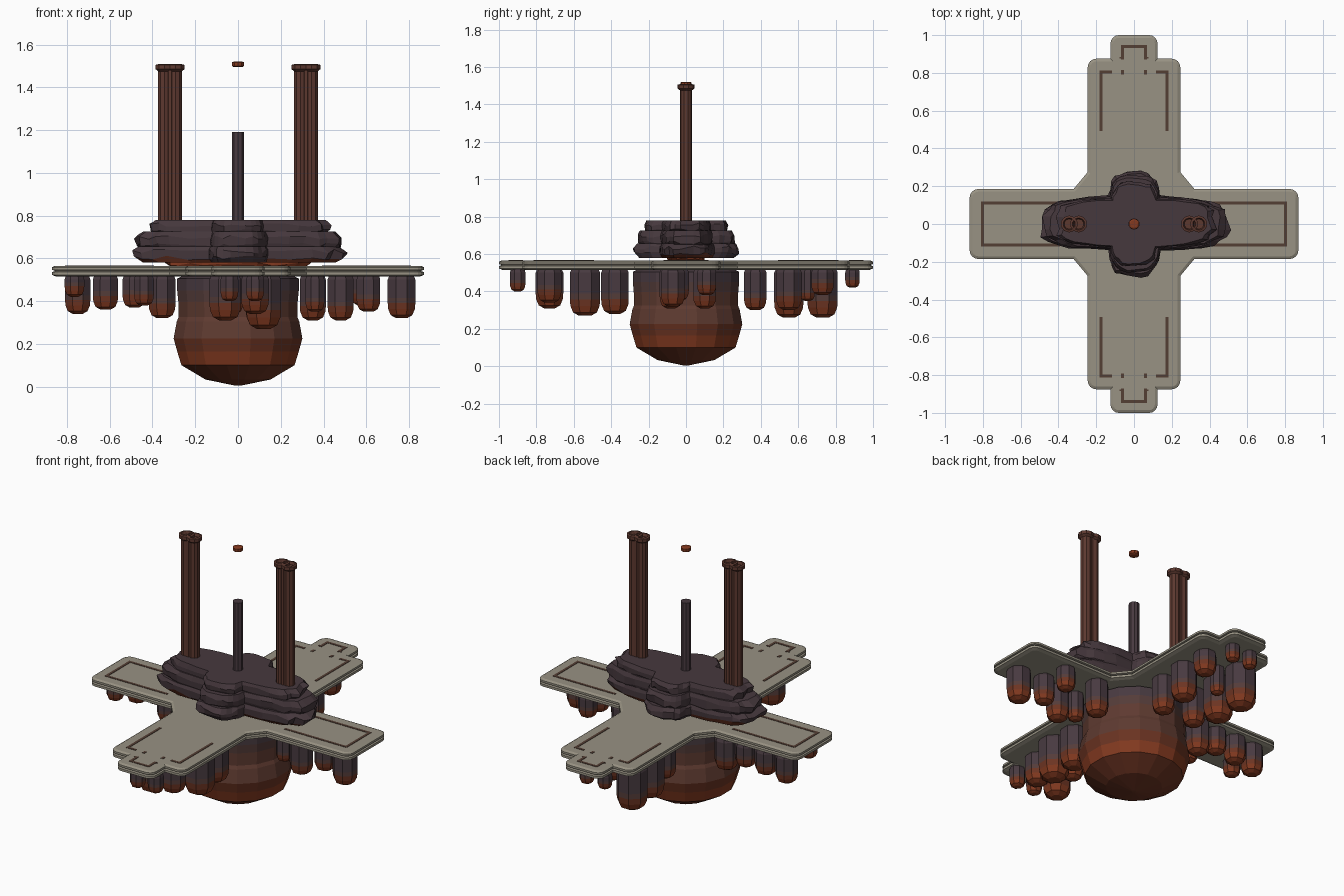
import bpy, bmesh, math, random
from mathutils import Vector

cube = bpy.data.objects.get("Cube")
if cube:
    bpy.data.objects.remove(cube)
rng = random.Random(4)


def material(name, *rgb):
    lin = [((c / 255 + 0.055) / 1.055) ** 2.4 for c in rgb] + [1]
    m = bpy.data.materials.new(name)
    m.use_nodes = True
    m.diffuse_color = lin
    m.node_tree.nodes["Principled BSDF"].inputs["Base Color"].default_value = lin
    return m


STONE = material("pale stone", 152, 146, 131)
ROCK = material("dark plum rock", 70, 56, 61)
PLUM = material("plum", 72, 58, 64)
UMBER = material("umber", 84, 60, 57)
BROWN = material("brown", 94, 58, 48)
RUST = material("rust", 108, 52, 34)
EMBER = material("ember orange", 132, 58, 32)
COLUMN = material("column brown", 92, 56, 47)
GROOVE = material("groove brown", 84, 62, 52)


def loft(name, rings, bands, cap=None):
    """Skin a stack of closed rings; bands holds one material per step."""
    mats = list(dict.fromkeys(bands + [cap or bands[-1]]))
    bm = bmesh.new()
    loops = [[bm.verts.new(p) for p in ring] for ring in rings]
    n = len(loops[0])
    for a, b, m in zip(loops, loops[1:], bands):
        for i in range(n):
            j = (i + 1) % n
            bm.faces.new((a[i], a[j], b[j], b[i])).material_index = mats.index(m)
    bm.faces.new(loops[0][::-1]).material_index = mats.index(bands[0])
    bm.faces.new(loops[-1]).material_index = mats.index(cap or bands[-1])
    bmesh.ops.recalc_face_normals(bm, faces=bm.faces)
    me = bpy.data.meshes.new(name)
    bm.to_mesh(me)
    bm.free()
    for m in mats:
        me.materials.append(m)
    ob = bpy.data.objects.new(name, me)
    bpy.context.collection.objects.link(ob)


def circle(x, y, r, z, n):
    return [(x + r * math.cos(math.tau * (i + .5) / n),
             y + r * math.sin(math.tau * (i + .5) / n), z) for i in range(n)]


def lathe(name, x, y, profile, n, bands):
    loft(name, [circle(x, y, r, z, n) for r, z in profile], bands)


# Cross-shaped deck: one quarter outline, mirrored all round
quarter = [(.87, .185), (.32, .185), (.245, .275), (.245, .875), (.125, .875), (.125, 1)]
outline = list(quarter)
outline += [(-x, y) for x, y in reversed(quarter)]
outline += [(-x, -y) for x, y in quarter]
outline += [(x, -y) for x, y in reversed(quarter)]


def rounded(points, radius):
    out = []
    for i, p in enumerate(points):
        p, a, b = Vector(p), Vector(points[i - 1]), Vector(points[(i + 1) % len(points)])
        u, v = (a - p).normalized(), (b - p).normalized()
        convex = v.x * u.y - v.y * u.x > 0
        if not convex:
            out.append(p)
            continue
        s, e = p + u * radius, p + v * radius
        c = s + e - p
        for k in range(5):
            t = math.radians(k * 22.5)
            out.append(c + (s - c) * math.cos(t) + (e - c) * math.sin(t))
    return out


def shrink(points, d, z):
    out = []
    for i, p in enumerate(points):
        e1 = (p - points[i - 1]).normalized()
        e2 = (points[(i + 1) % len(points)] - p).normalized()
        n1, n2 = Vector((-e1.y, e1.x)), Vector((-e2.y, e2.x))
        q = p + (n1 + n2) * d / (1 + n1.dot(n2))
        out.append((q.x, q.y, z))
    return out


edge = rounded(outline, .045)
steps = [(.02, .515), (0, .522), (0, .536), (.012, .539), (.012, .543),
         (0, .546), (0, .558), (.014, .565)]
loft("cross_deck", [shrink(edge, d, z) for d, z in steps], [STONE] * 7)


# Thin inlaid lines on the deck
def inlay(name, x0, y0, x1, y1, w=.008):
    xs, ys = sorted((x0, x1)), sorted((y0, y1))
    box = [(xs[0] - w, ys[0] - w), (xs[1] + w, ys[0] - w),
           (xs[1] + w, ys[1] + w), (xs[0] - w, ys[1] + w)]
    loft(name, [[(x, y, z) for x, y in box] for z in (.562, .567)], [GROOVE])


for s in (-1, 1):
    inlay("side_arm_end_line", s * .802, -.112, s * .802, .112)
    inlay("tip_line", -.06, s * .94, .06, s * .94)
    for t in (-1, 1):
        inlay("side_arm_line", s * .4, t * .112, s * .802, t * .112)
        inlay("long_arm_line", t * .174, s * .5, t * .174, s * .805)
        inlay("long_arm_hook", t * .125, s * .805, t * .174, s * .805)
        inlay("long_arm_stud", t * .062, s * .8, t * .062, s * .808)
        inlay("tip_side_line", t * .06, s * .88, t * .06, s * .94)
        inlay("tip_foot", t * .06, s * .88, t * .072, s * .88, .005)


# Rugged rock tiers with blunt ends
def rock(name, x, y, z0, z1, rx, ry, bands, n=28):
    rings = []
    wob = [rng.uniform(.96, 1.03) for _ in range(n)]
    for f, sc in ((0, .91), (.3, .99), (.7, 1), (1, .94)):
        ring = []
        for i in range(n):
            a = math.tau * (i + .5) / n
            c, s = math.cos(a), math.sin(a)
            k = sc * wob[i] * rng.uniform(.98, 1.02)
            h = 0 if f in (0, 1) else rng.uniform(-.01, .01)
            ring.append((x + rx * k * math.copysign(abs(c) ** .62, c),
                         y + ry * k * math.copysign(abs(s) ** .62, s),
                         z0 + (z1 - z0) * f + h))
        rings.append(ring)
    loft(name, rings, bands, ROCK)


for z0, z1, lx, ly, cx, cy in ((.58, .655, .5, .145, .145, .28),
                               (.635, .725, .475, .14, .14, .26),
                               (.705, .78, .42, .13, .13, .225)):
    rock("long_rock_tier", .005, .005, z0, z1, lx, ly,
         [RUST if z0 < .6 else ROCK, ROCK, ROCK])
    rock("cross_rock_tier", 0, 0, z0, z1, cx, cy, [ROCK] * 3)
rock("glowing_rock_foot", 0, 0, .56, .6, .35, .1, [EMBER] * 3)

# Clustered columns with flared ring caps
for side in (-1, 1):
    for x in (.293, .343):
        lathe("column", side * x, 0,
              [(.032, .77), (.032, 1.475), (.045, 1.485), (.045, 1.505),
               (.033, 1.508), (.027, 1.49)], 10, [COLUMN] * 5)
    for y in (-.014, .014):
        lathe("column_rib", side * .318, y, [(.018, .77), (.018, 1.48)], 8, [COLUMN])

# Centre post and floating disc
lathe("centre_post", 0, 0, [(.03, .76), (.03, 1.19)], 10, [PLUM])
lathe("floating_disc", 0, 0, [(.02, 1.494), (.029, 1.499), (.029, 1.517), (.02, 1.521)],
      10, [EMBER] * 3)

# Great hanging bowl, with a lip where its walls begin
lathe("bowl", 0, 0,
      [(.012, .004), (.155, .033), (.27, .1), (.29, .165), (.307, .225), (.292, .305),
       (.283, .325), (.285, .4), (.29, .45), (.29, .505), (.26, .52)], 16,
      [RUST, RUST, EMBER, RUST, BROWN, BROWN, BROWN, UMBER, PLUM, PLUM])

# Hanging pods: x, y, radius, lowest point; left, right, front and back arms
pods = [(.765, -.07, .07, .32), (.61, -.04, .06, .35), (.48, -.08, .066, .31),
        (.35, .1, .066, .31), (.36, -.07, .048, .35), (.58, .11, .055, .38),
        (-.75, .11, .064, .34), (-.62, .12, .064, .36), (-.485, .12, .06, .37),
        (-.355, .12, .068, .32), (-.765, -.08, .05, .42), (-.44, -.06, .05, .38),
        (-.04, -.9, .045, .4), (.08, -.9, .045, .4), (.08, -.73, .07, .34),
        (-.06, -.73, .08, .31), (.12, -.54, .088, .27), (-.03, -.56, .06, .34),
        (.11, -.38, .08, .28), (-.04, -.37, .055, .36),
        (.04, .89, .042, .42), (-.08, .89, .042, .42), (-.15, .73, .088, .26),
        (.105, .73, .065, .38), (-.14, .55, .085, .26), (.105, .55, .075, .3),
        (-.115, .37, .065, .3), (.1, .37, .065, .3), (-.05, .65, .042, .35)]
for x, y, r, b in pods:
    lathe("hanging_pod", x, y,
          [(r * .4, b), (r * .78, b + r * .2), (r * .96, b + r * .6), (r, b + r),
           (r, b + r * 1.35), (r, .5), (r * .85, .525)], 8,
          [EMBER, EMBER, RUST, UMBER, PLUM, PLUM])
